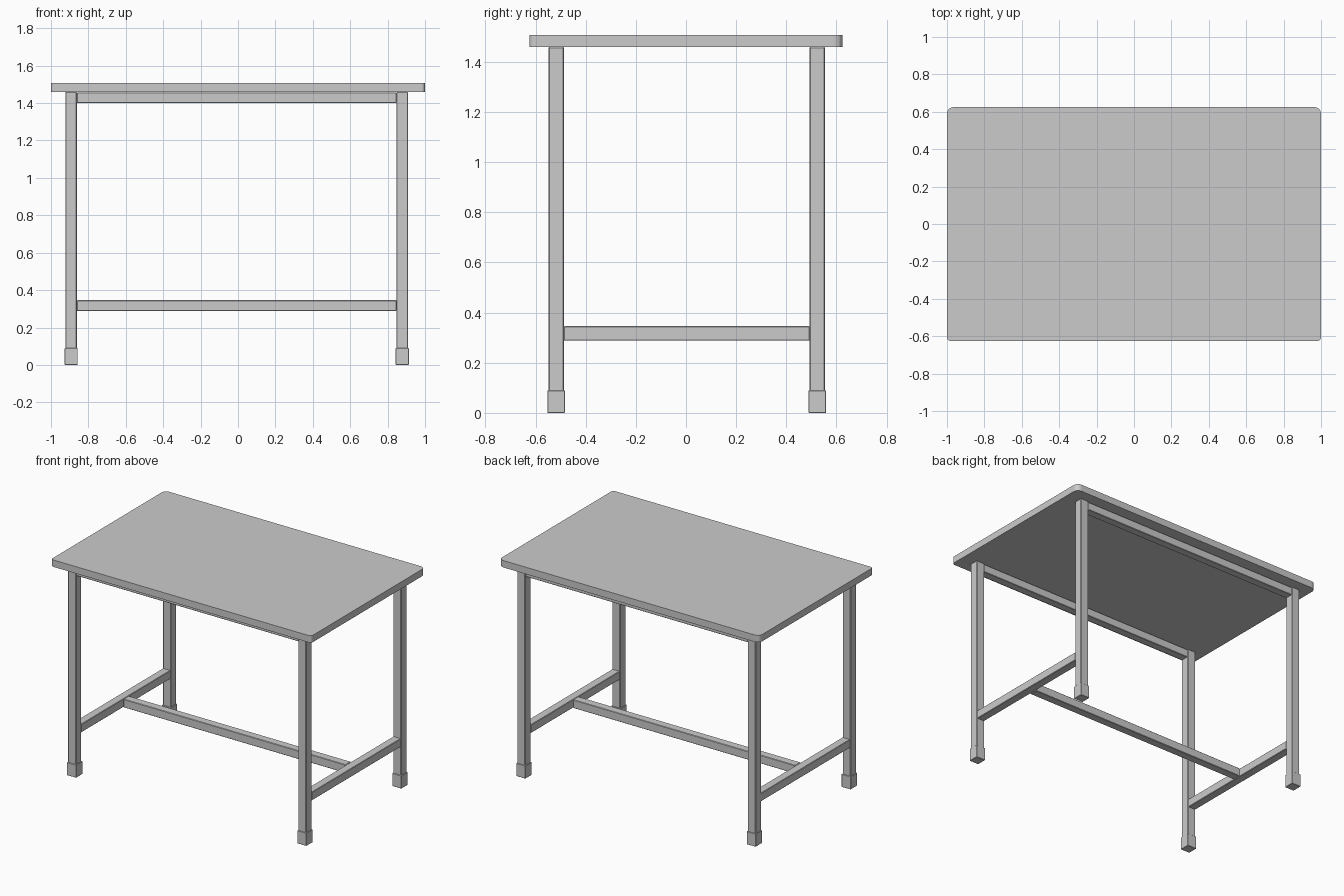
import bpy, bmesh, math

if "Cube" in bpy.data.objects:
    bpy.data.objects.remove(bpy.data.objects["Cube"])


def prism(name, pts, z0, z1):
    """Extrude a closed outline vertically from z0 to z1."""
    bm = bmesh.new()
    face = bm.faces.new([bm.verts.new((x, y, z0)) for x, y in pts])
    top = bmesh.ops.extrude_face_region(bm, geom=[face])["geom"]
    for v in top:
        if isinstance(v, bmesh.types.BMVert):
            v.co.z = z1
    bmesh.ops.recalc_face_normals(bm, faces=bm.faces)
    me = bpy.data.meshes.new(name)
    bm.to_mesh(me)
    bm.free()
    ob = bpy.data.objects.new(name, me)
    bpy.context.collection.objects.link(ob)
    return ob


def box(name, x0, x1, y0, y1, z0, z1, bevel=0.004):
    ob = prism(name, [(x0, y0), (x1, y0), (x1, y1), (x0, y1)], z0, z1)
    if bevel:
        mod = ob.modifiers.new("edge", 'BEVEL')
        mod.width, mod.segments = bevel, 1
    return ob


# Tabletop with rounded corners, larger radius at the back
pts = []
for sx, sy, r, start in ((1, -1, 0.02, -90), (1, 1, 0.035, 0),
                         (-1, 1, 0.035, 90), (-1, -1, 0.02, 180)):
    cx, cy = sx * (1 - r), sy * (0.625 - r)
    for i in range(7):
        a = math.radians(start + 15 * i)
        pts.append((cx + r * math.cos(a), cy + r * math.sin(a)))
prism("tabletop", pts, 1.46, 1.508)

# Legs with slightly wider feet
H = 0.031
FOOT = 0.035
XS = {"left": -0.892, "right": 0.878}
YS = {"front": -0.518, "back": 0.524}
for xn, x in XS.items():
    for yn, y in YS.items():
        box(f"{yn}_{xn}_leg", x - H, x + H, y - H, y + H, 0.08, 1.46)
        box(f"{yn}_{xn}_foot", x - FOOT, x + FOOT, y - FOOT, y + FOOT, 0, 0.09, 0.002)

# Long rails under the top
x0, x1 = XS["left"] + H, XS["right"] - H
for yn, y in YS.items():
    box(f"{yn}_top_rail", x0, x1, y - 0.028, y + 0.028, 1.40, 1.456, 0.003)

# Low side rails joined by a centre stretcher
for xn, x in XS.items():
    box(f"{xn}_side_rail", x - 0.029, x + 0.029, YS["front"] + H, YS["back"] - H,
        0.288, 0.346, 0.003)
box("centre_stretcher", x0, x1, -0.028, 0.03, 0.288, 0.346, 0.003)
